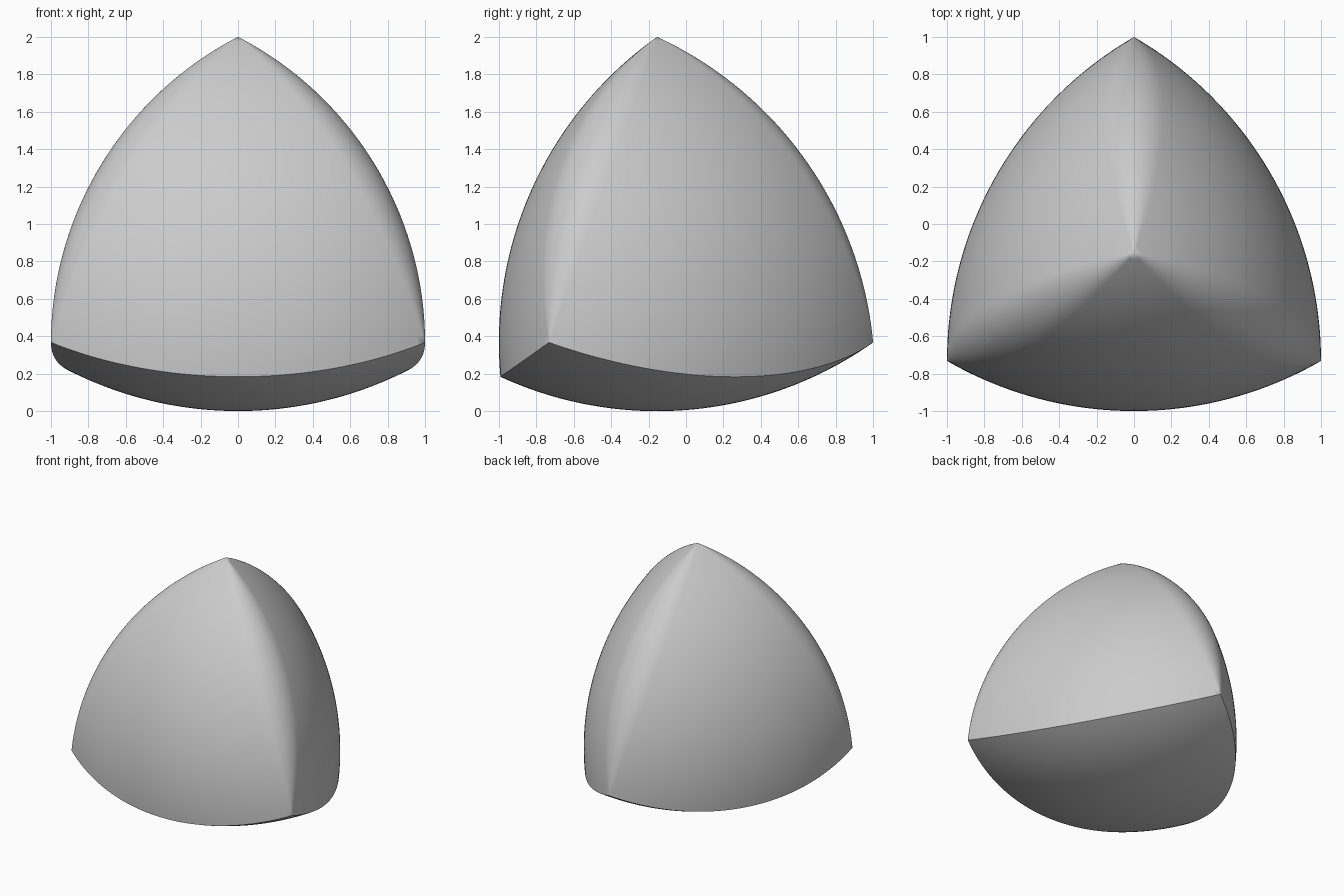
import bpy, bmesh, math
from mathutils import Vector

cube = bpy.data.objects.get("Cube")
if cube:
    bpy.data.objects.remove(cube, do_unlink=True)

STEPS = 48       # divisions along each patch
EDGE_STEPS = 20  # divisions across each rounded edge
SIZE = 2.0       # constant width, equal to the tetrahedron's edge


def swing(centre, start, end, t):
    """Point on the circular arc about centre, from start to end."""
    a, b = start - centre, end - centre
    if a.length < 1e-5 or (a - b).length < 1e-6:
        return start.copy()
    angle = a.angle(b)
    return centre + (a * math.sin((1 - t) * angle) + b * math.sin(t * angle)) / math.sin(angle)


def add_patch(bm, point, rows, cols):
    """Grid of faces from a function of two parameters."""
    grid = [[bm.verts.new(point(i / rows, j / cols)) for j in range(cols + 1)]
            for i in range(rows + 1)]
    for i in range(rows):
        for j in range(cols):
            bm.faces.new((grid[i][j], grid[i + 1][j], grid[i + 1][j + 1], grid[i][j + 1]))


# Tetrahedron corners
radius = SIZE / math.sqrt(3)
axis_y = 1 - radius
base_z = SIZE - SIZE * math.sqrt(2 / 3)
apex = Vector((0, axis_y, SIZE))
bottom = Vector((0, axis_y, 0))
base = [Vector((radius * math.cos(a), axis_y + radius * math.sin(a), base_z))
        for a in (math.radians(90 + 120 * k) for k in range(3))]

bm = bmesh.new()
for k in range(3):
    b, c, d = base[k], base[(k + 1) % 3], base[(k + 2) % 3]

    # Sharp lower edge from b to c, opposite corner d
    def rim(s):
        return swing((apex + d) / 2, b, c, s)

    # Spherical side face centred on d
    add_patch(bm, lambda t, s: swing(d, apex, rim(s), t), STEPS, STEPS)

    # Third of the spherical underside, centred on the apex
    add_patch(bm, lambda t, s: swing(apex, bottom, rim(s), t), STEPS, STEPS)

    # Rounded upper edge from apex to b, swept about the straight edge
    def spindle(t, s):
        p, q = swing(c, apex, b, t), swing(d, apex, b, t)
        along = (b - apex).normalized()
        foot = apex + along * (p - apex).dot(along)
        return swing(foot, p, q, s)

    add_patch(bm, spindle, STEPS, EDGE_STEPS)

# Weld the patches into one closed body
bmesh.ops.remove_doubles(bm, verts=bm.verts, dist=1e-4)
bmesh.ops.recalc_face_normals(bm, faces=bm.faces)
mesh = bpy.data.meshes.new("constant_width_body")
bm.to_mesh(mesh)
bm.free()

body = bpy.data.objects.new("constant_width_body", mesh)
bpy.context.collection.objects.link(body)

# Plain grey material
grey = (0.6, 0.6, 0.6, 1)
mat = bpy.data.materials.new("light grey")
mat.use_nodes = True
mat.diffuse_color = grey
mat.node_tree.nodes["Principled BSDF"].inputs["Base Color"].default_value = grey
mesh.materials.append(mat)

# Smooth surface with crisp lower edges
bpy.ops.object.select_all(action="DESELECT")
body.select_set(True)
bpy.context.view_layer.objects.active = body
bpy.ops.object.shade_smooth_by_angle(angle=math.radians(30))
